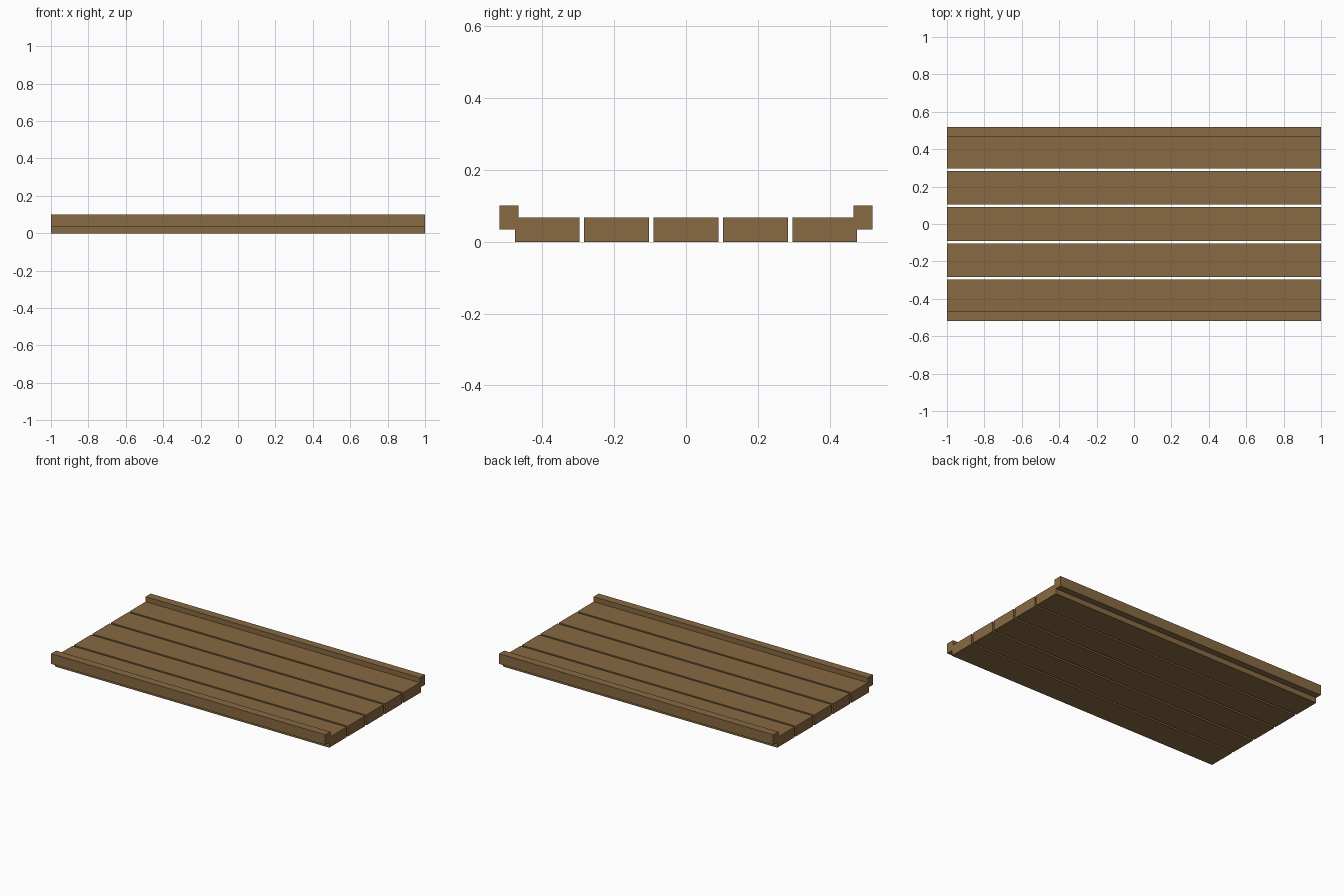
import bpy
import bmesh

if "Cube" in bpy.data.objects:
    bpy.data.objects.remove(bpy.data.objects["Cube"])

wood = bpy.data.materials.new("brown_wood")
wood.diffuse_color = (0.245, 0.143, 0.054, 1)
wood.use_nodes = True
wood.node_tree.nodes["Principled BSDF"].inputs["Base Color"].default_value = wood.diffuse_color

HALF_LENGTH = 1.0
PLANK_TOP = 0.068
RAIL_BOTTOM, RAIL_TOP = 0.034, 0.101


def extrude_profile(name, profile):
    """Extrude a (y, z) outline along the full length in x."""
    bm = bmesh.new()
    face = bm.faces.new([bm.verts.new((-HALF_LENGTH, y, z)) for y, z in profile])
    result = bmesh.ops.extrude_face_region(bm, geom=[face])
    verts = [v for v in result["geom"] if isinstance(v, bmesh.types.BMVert)]
    bmesh.ops.translate(bm, verts=verts, vec=(2 * HALF_LENGTH, 0, 0))
    bmesh.ops.recalc_face_normals(bm, faces=bm.faces)
    mesh = bpy.data.meshes.new(name)
    bm.to_mesh(mesh)
    bm.free()
    mesh.materials.append(wood)
    bpy.context.collection.objects.link(bpy.data.objects.new(name, mesh))


# Three plain inner planks
for name, y in (("front_plank", -0.1935), ("middle_plank", 0), ("back_plank", 0.1935)):
    extrude_profile(name, [(y - 0.09, 0), (y + 0.09, 0),
                           (y + 0.09, PLANK_TOP), (y - 0.09, PLANK_TOP)])

# Outer planks, each with a raised overhanging rail along its edge
edge = [(0.2965, 0), (0.477, 0), (0.477, RAIL_BOTTOM), (0.519, RAIL_BOTTOM),
        (0.519, RAIL_TOP), (0.466, RAIL_TOP), (0.466, PLANK_TOP), (0.2965, PLANK_TOP)]
for name, side in (("front_edge_plank", -1), ("back_edge_plank", 1)):
    extrude_profile(name, [(side * y, z) for y, z in edge])
